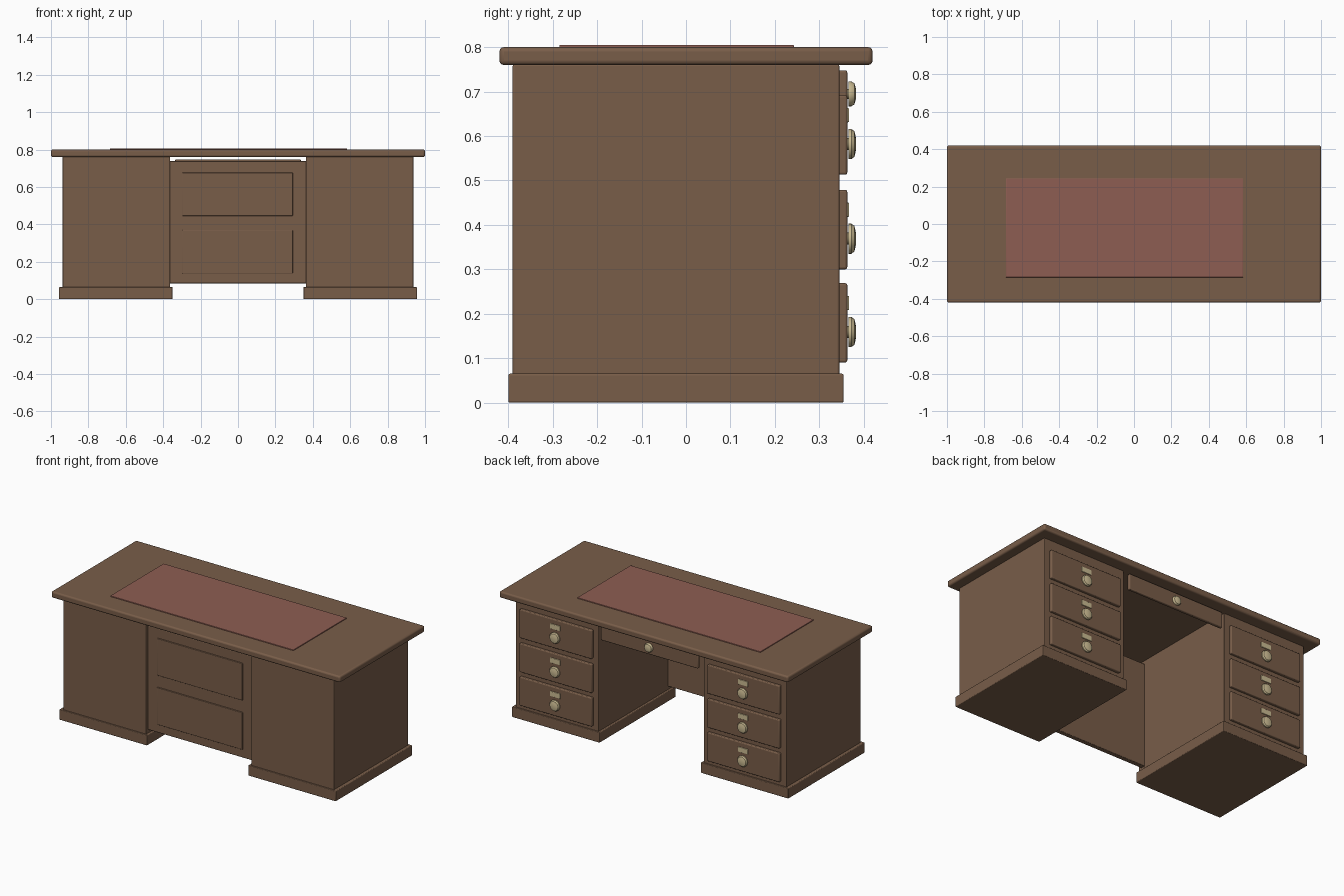
import bpy, bmesh, math

if "Cube" in bpy.data.objects:
    bpy.data.objects.remove(bpy.data.objects["Cube"])


def material(name, rgb):
    m = bpy.data.materials.new(name)
    m.diffuse_color = (*rgb, 1)
    m.use_nodes = True
    m.node_tree.nodes["Principled BSDF"].inputs["Base Color"].default_value = m.diffuse_color
    return m


wood = material("wood", (0.19, 0.11, 0.066))
leather = material("leather", (0.27, 0.11, 0.085))
brass = material("brass", (0.60, 0.50, 0.29))


def box(name, x, y, z, mat=wood, bevel=0.004):
    """Bevelled box from (min, max) ranges on each axis."""
    bpy.ops.mesh.primitive_cube_add(size=1, location=[sum(r) / 2 for r in (x, y, z)])
    ob = bpy.context.object
    ob.name = name
    ob.scale = [r[1] - r[0] for r in (x, y, z)]
    bpy.ops.object.transform_apply(location=False, rotation=False, scale=True)
    ob.data.materials.append(mat)
    if bevel:
        b = ob.modifiers.new("bevel", "BEVEL")
        b.width, b.segments = bevel, 3
        bpy.ops.object.shade_smooth_by_angle(angle=math.radians(35))
    return ob


def knob(name, x, z, r):
    """Turned disc knob pointing towards +y, spun from a half profile."""
    profile = [(0, 0.360), (0.4 * r, 0.360), (0.4 * r, 0.366), (r, 0.366),
               (r, 0.372), (0.85 * r, 0.379), (0.5 * r, 0.382), (0, 0.383)]
    bm = bmesh.new()
    verts = [bm.verts.new((px, py, 0)) for px, py in profile]
    edges = [bm.edges.new(p) for p in zip(verts, verts[1:])]
    bmesh.ops.spin(bm, geom=verts + edges, cent=(0, 0, 0), axis=(0, 1, 0),
                   angle=math.tau, steps=24)
    bmesh.ops.remove_doubles(bm, verts=bm.verts, dist=1e-5)
    bmesh.ops.recalc_face_normals(bm, faces=bm.faces)
    me = bpy.data.meshes.new(name)
    bm.to_mesh(me)
    bm.free()
    me.materials.append(brass)
    ob = bpy.data.objects.new(name, me)
    ob.location = (x, 0, z)
    bpy.context.collection.objects.link(ob)
    bpy.ops.object.select_all(action="DESELECT")
    ob.select_set(True)
    bpy.context.view_layer.objects.active = ob
    bpy.ops.object.shade_smooth_by_angle(angle=math.radians(35))


# Desk top with inlaid writing pad
box("desk_top", (-1, 1), (-0.42, 0.42), (0.76, 0.80), bevel=0.01)
box("writing_pad", (-0.685, 0.583), (-0.285, 0.243), (0.795, 0.805), leather, 0.002)

# Two drawer pedestals on plinths
for side, s in (("left", -1), ("right", 1)):
    def span(a, b):
        return tuple(sorted((s * a, s * b)))
    box(side + "_pedestal", span(0.363, 0.938), (-0.39, 0.345), (0.06, 0.762))
    box(side + "_plinth", span(0.35, 0.957), (-0.40, 0.355), (0, 0.065))
    for i, z in enumerate((0.09, 0.30, 0.513)):
        tag = f"{side}_drawer_{i + 1}"
        box(tag, span(0.40, 0.90), (0.34, 0.363), (z, z + 0.179), bevel=0.005)
        knob(tag + "_knob", s * 0.65, z + 0.069, 0.034)
        box(tag + "_label_plate", span(0.615, 0.685), (0.36, 0.367),
            (z + 0.118, z + 0.15), brass, 0.002)

# Shallow centre drawer front
box("centre_drawer", (-0.336, 0.336), (0.343, 0.363), (0.65, 0.748), bevel=0.005)
knob("centre_drawer_knob", 0, 0.695, 0.028)

# Front panel with two raised fields
box("front_panel", (-0.366, 0.366), (-0.37, -0.34), (0.085, 0.738))
for name, z in (("lower_field", (0.137, 0.37)), ("upper_field", (0.445, 0.677))):
    box(name, (-0.297, 0.293), (-0.377, -0.365), z, bevel=0.003)
